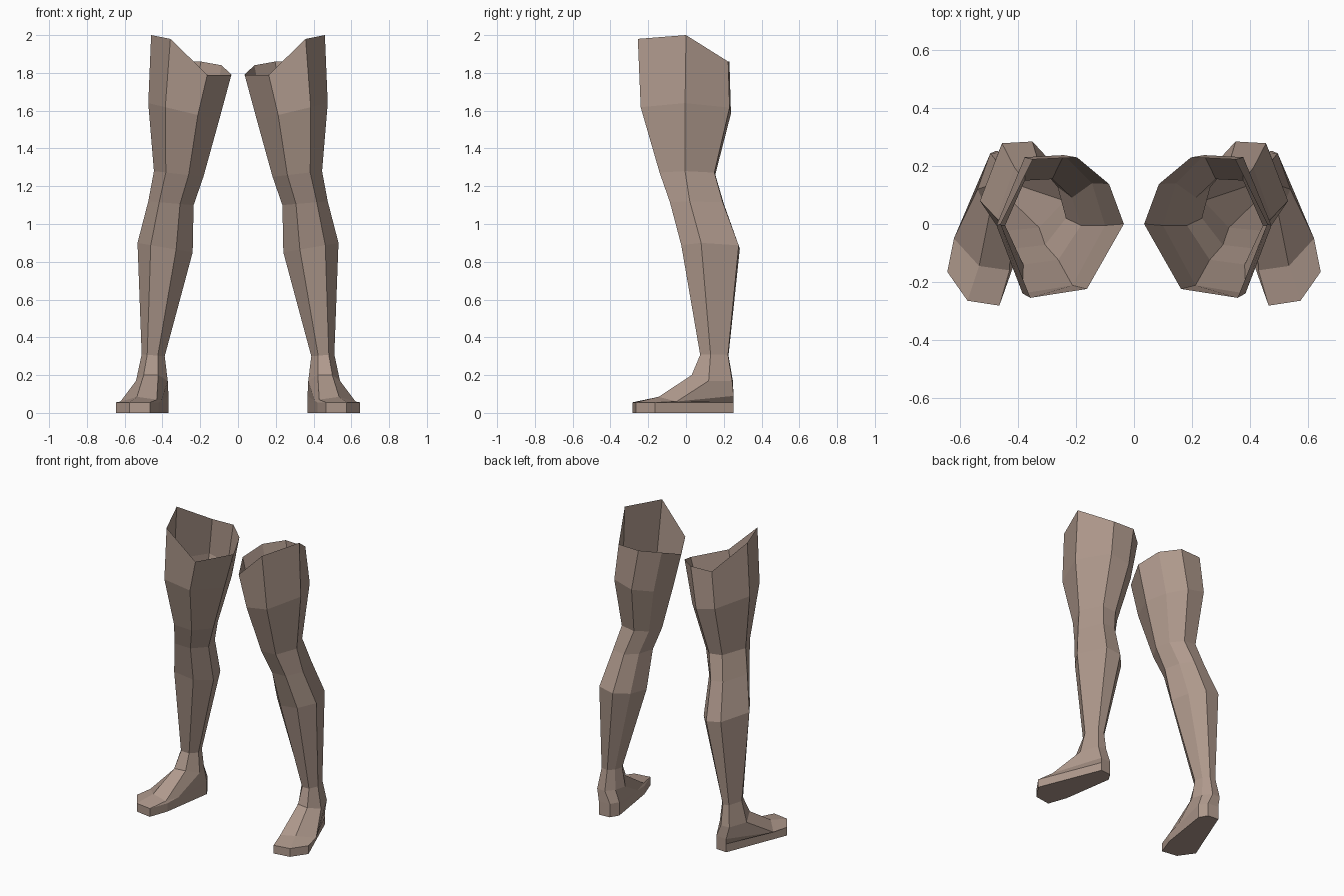
import bpy
import bmesh

if "Cube" in bpy.data.objects:
    bpy.data.objects.remove(bpy.data.objects["Cube"])

skin = bpy.data.materials.new("warm taupe")
skin.diffuse_color = (0.43, 0.32, 0.265, 1)
skin.use_nodes = True
skin.node_tree.nodes["Principled BSDF"].inputs["Base Color"].default_value = skin.diffuse_color

# Seven-sided leg cross-section: u runs outer (0) to inner (1), v front (-1) to back (1)
PROFILE = [(0, 0), (.24, -1), (.7, -.88), (1, 0), (.88, .6), (.62, 1), (.26, .97)]


def section(xo, xi, yf, ym, yb, zo, zi):
    """One tilted cross-section of the limb."""
    ring = []
    for u, v in PROFILE:
        y = ym + v * (yb - ym) if v > 0 else ym - v * (yf - ym)
        ring.append((xo + u * (xi - xo), y, zo + u * (zi - zo)))
    return ring


# Thigh, knee, calf and ankle sections, from the hip down
rings = [section(*s) for s in [
    (.46, .035, -.255, 0, .23, 2.0, 1.79),
    (.475, .10, -.24, -.005, .238, 1.64, 1.55),
    (.445, .183, -.14, -.005, .155, 1.28, 1.25),
    (.475, .235, -.085, .02, .20, 1.12, 1.10),
    (.532, .24, -.025, .08, .285, .90, .85),
    (.51, .388, .075, .13, .225, .31, .30),
    (.54, .372, .03, .12, .248, .17, .17),
]]

# Slanted rim of the open hip end
rim_heights = (2.0, 1.98, 1.79, 1.79, 1.84, 1.86, 1.86)
rings[0] = [(x, y, z) for (x, y, _), z in zip(rings[0], rim_heights)]
# Instep is slightly raised at the front
rings[6] = [(x, y, z + (.03 if i in (1, 2) else 0)) for i, (x, y, z) in enumerate(rings[6])]

# Ball of the foot, toe cap and sole; the heel stays in line below the ankle
heel = [(.368, .19), (.40, .245), (.478, .252)]
ball = [(.622, -.05, .06), (.535, -.145, .085), (.43, -.16, .07), (.405, -.06, .065)]
toes = [(.645, -.165), (.575, -.265), (.465, -.282), (.42, -.155)]
rings.append(ball + [(x, y, .09) for x, y in heel])
rings.append([(x, y, .056) for x, y in toes + heel])
rings.append([(x, y, 0) for x, y in toes + heel])

# Loft the sections into one leg, open at the hip and closed at the sole
bm = bmesh.new()
loops = [[bm.verts.new(p) for p in ring] for ring in rings]
for a, b in zip(loops, loops[1:]):
    for i in range(7):
        j = (i + 1) % 7
        bm.faces.new((a[i], a[j], b[j], b[i]))
bm.faces.new(loops[-1])
mesh = bpy.data.meshes.new("legs")
bm.to_mesh(mesh)
bm.free()
mesh.materials.append(skin)
legs = bpy.data.objects.new("legs", mesh)
bpy.context.collection.objects.link(legs)

# Second leg
mirror = legs.modifiers.new("other leg", 'MIRROR')
mirror.use_axis = (True, False, False)
